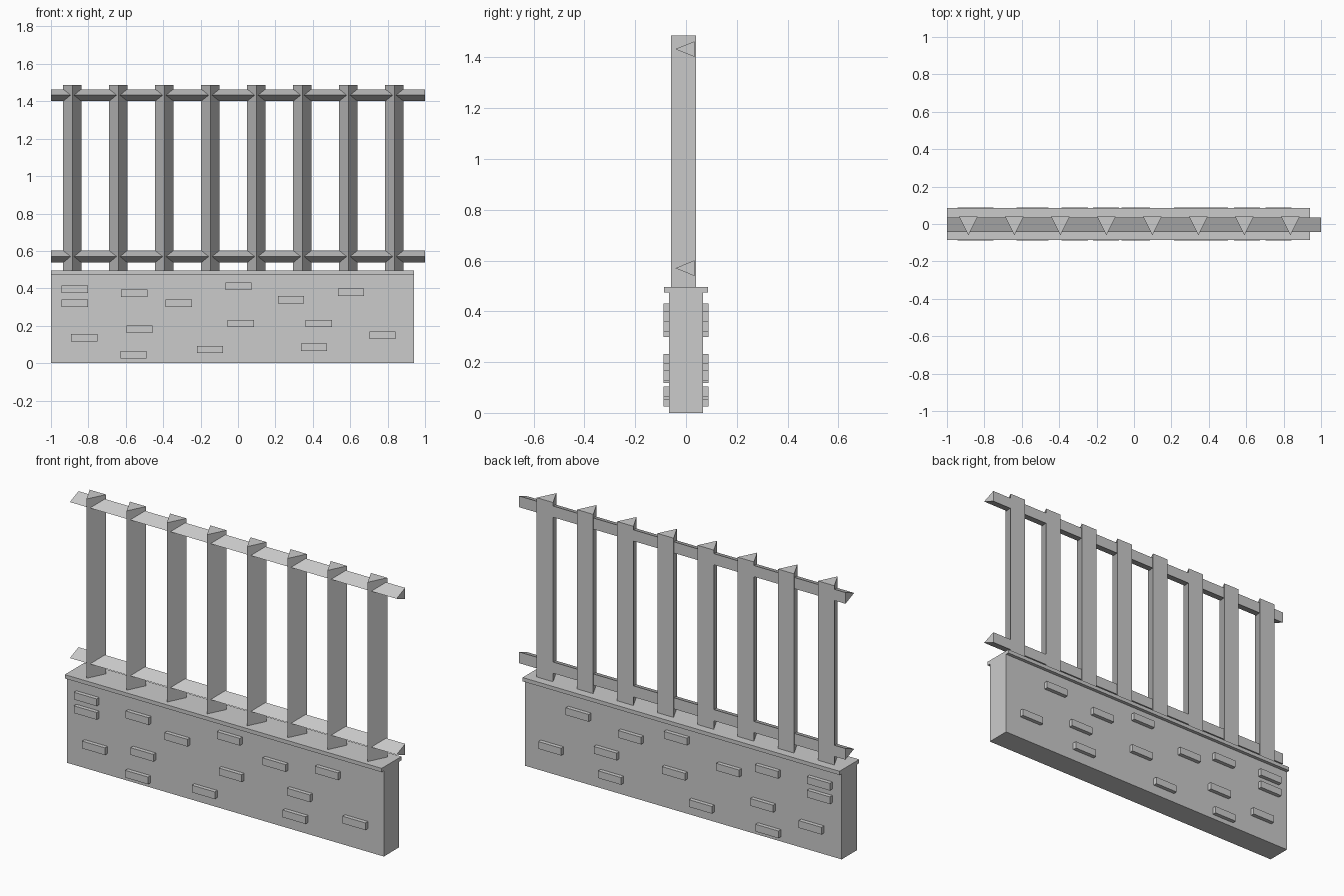
import bpy

if "Cube" in bpy.data.objects:
    bpy.data.objects.remove(bpy.data.objects["Cube"])


def prism(name, profile, place, a, b):
    """Extrude a closed profile between a and b; place maps (u, v, t) to xyz."""
    n = len(profile)
    verts = [place(u, v, t) for t in (a, b) for u, v in profile]
    faces = [tuple(range(n))[::-1], tuple(range(n, 2 * n))]
    faces += [(i, (i + 1) % n, n + (i + 1) % n, n + i) for i in range(n)]
    mesh = bpy.data.meshes.new(name)
    mesh.from_pydata(verts, [], faces)
    obj = bpy.data.objects.new(name, mesh)
    bpy.context.collection.objects.link(obj)
    return obj


def along_x(u, v, t):
    return (t, u, v)


def box(name, x0, x1, half_y, z0, z1):
    profile = [(-half_y, z0), (half_y, z0), (half_y, z1), (-half_y, z1)]
    return prism(name, profile, along_x, x0, x1)


# Low wall and its slightly wider coping
box("wall", -1, 0.94, 0.067, 0, 0.474)
box("coping", -1, 0.94, 0.086, 0.474, 0.495)

# Loose bricks running through the wall and showing on both faces
bricks = [(-.873, .394), (-.873, .319), (-.555, .375), (-.317, .319), (.003, .41),
          (.283, .34), (.604, .38), (-.822, .137), (-.526, .18), (.015, .212),
          (.432, .212), (.772, .148), (-.558, .046), (-.15, .073), (.406, .084)]
for x, z in bricks:
    box("brick", x - 0.07, x + 0.07, 0.089, z - 0.02, z + 0.02)

# Triangular posts, sharp edge to the front
for i in range(8):
    x = -0.886 + 0.246 * i
    prism("post", [(x, -0.06), (x + 0.05, 0.04), (x - 0.05, 0.04)],
          lambda u, v, t: (u, v, t), 0.49, 1.487)

# Triangular rails, sharp edge to the front
for name, z in (("lower_rail", 0.57), ("upper_rail", 1.433)):
    prism(name, [(-0.042, z), (0.034, z - 0.031), (0.034, z + 0.031)],
          along_x, -1, 1)
